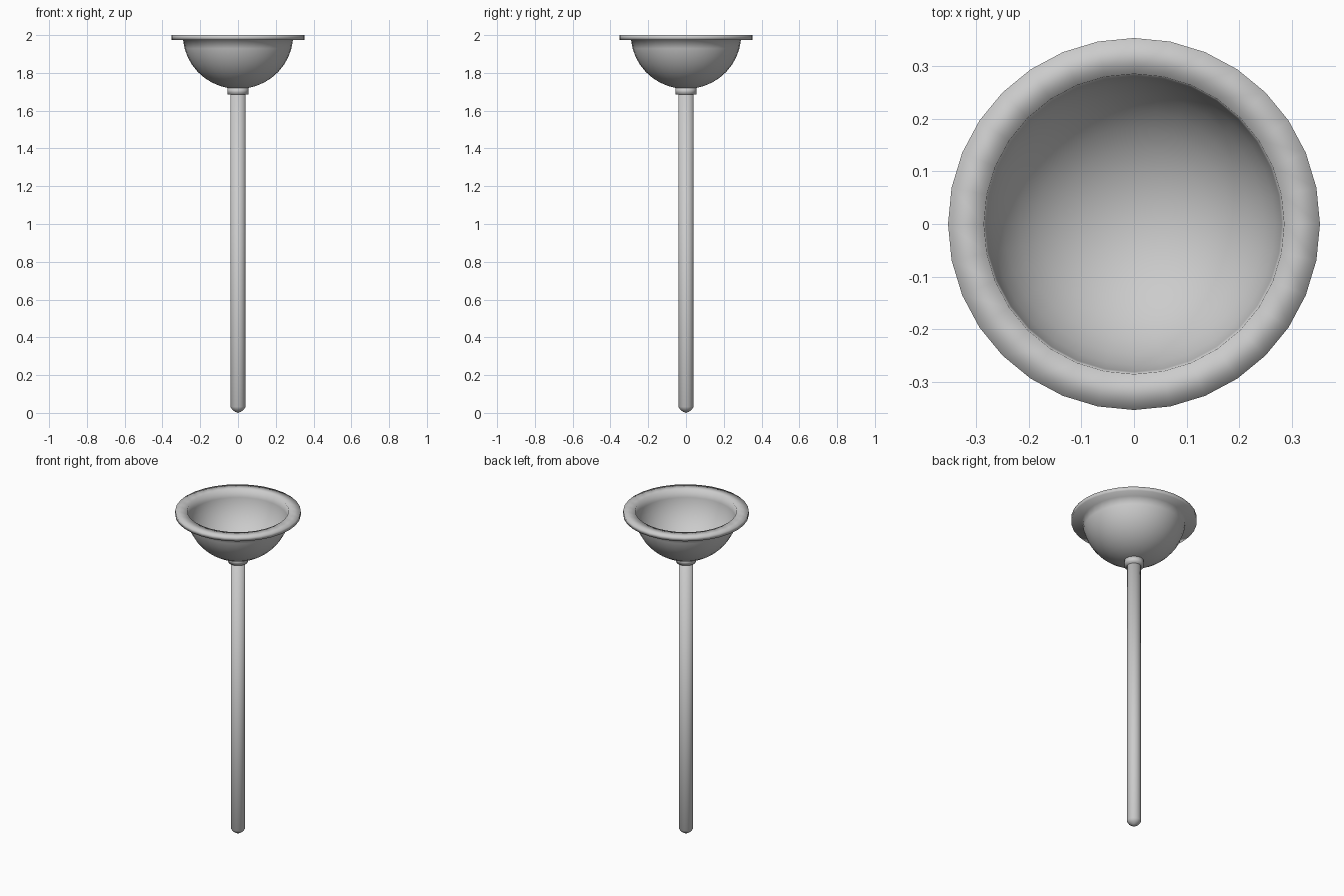
import bpy, bmesh, math

if "Cube" in bpy.data.objects:
    bpy.data.objects.remove(bpy.data.objects["Cube"])


def lathe(name, profile, sides):
    """Spin a (radius, z) profile round the z axis; radius 0 becomes a pole."""
    bm = bmesh.new()
    rings = []
    for r, z in profile:
        if r == 0:
            rings.append([bm.verts.new((0, 0, z))] * sides)
        else:
            rings.append([bm.verts.new((r * math.cos(2 * math.pi * i / sides),
                                        r * math.sin(2 * math.pi * i / sides), z))
                          for i in range(sides)])
    for a, b in zip(rings, rings[1:]):
        for i in range(sides):
            j = (i + 1) % sides
            corners = list(dict.fromkeys([a[i], a[j], b[j], b[i]]))
            bm.faces.new(corners)
    bmesh.ops.recalc_face_normals(bm, faces=bm.faces)
    for f in bm.faces:
        f.smooth = True
    mesh = bpy.data.meshes.new(name)
    bm.to_mesh(mesh)
    bm.free()
    obj = bpy.data.objects.new(name, mesh)
    bpy.context.collection.objects.link(obj)
    return obj


def arc(radius, depth, top, start, steps=9):
    """Quarter-ellipse bowl profile from the pole up to the start angle."""
    return [(0 if i == 0 else radius * math.sin(start * i / steps),
             top - depth * math.cos(start * i / steps)) for i in range(steps + 1)]


# Rubber cup: outer bowl, flat flange, inner bowl
outer = arc(0.292, 0.285, 2.0, math.radians(85))
inner = arc(0.285, 0.275, 2.0, math.radians(90))
flange = [(0.353, 1.975), (0.353, 2.0)]
lathe("cup", outer + flange + inner[::-1], 32)

# Collar joining the cup to the handle
lathe("collar", [(0, 1.685), (0.055, 1.685), (0.055, 1.722), (0, 1.722)], 32)

# Long handle with a rounded tip
lathe("handle", [(0, 0), (0.015, 0.006), (0.03, 0.016), (0.04, 0.032),
                 (0.04, 1.70), (0, 1.70)], 16)
